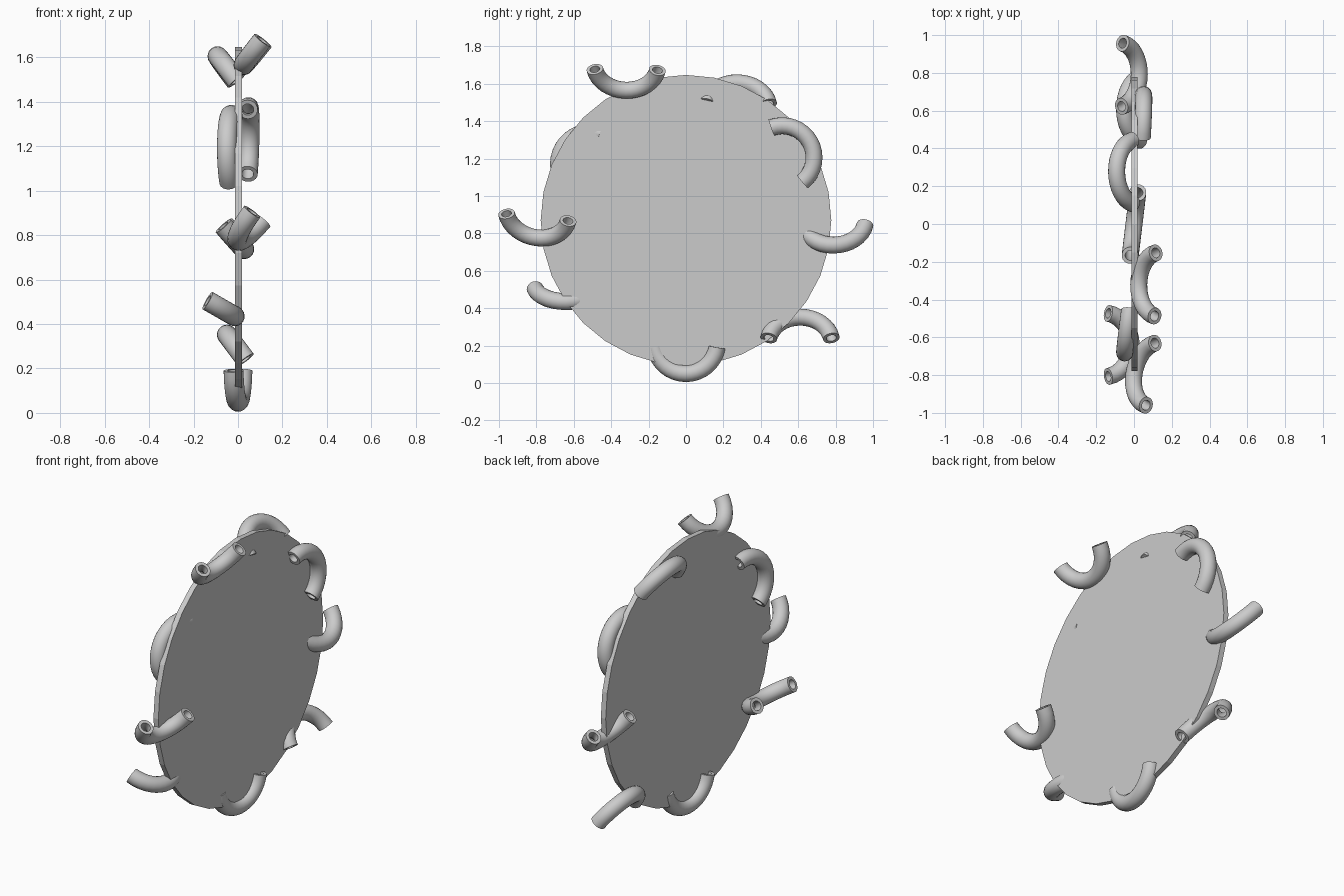
import bpy, bmesh, math
from mathutils import Vector, Matrix

if "Cube" in bpy.data.objects:
    bpy.data.objects.remove(bpy.data.objects["Cube"], do_unlink=True)

BEND, OUTER, INNER = 0.17, 0.045, 0.027
SIDES, STEPS, HALF = 20, 16, math.radians(80)

grey = bpy.data.materials.new("plain_grey")
grey.use_nodes = True
grey.diffuse_color = (0.6, 0.6, 0.6, 1)
grey.node_tree.nodes["Principled BSDF"].inputs["Base Color"].default_value = (0.6, 0.6, 0.6, 1)


def finish(bm, name):
    bmesh.ops.recalc_face_normals(bm, faces=bm.faces)
    mesh = bpy.data.meshes.new(name)
    bm.to_mesh(mesh)
    bm.free()
    mesh.materials.append(grey)
    return mesh


def add(name, mesh):
    ob = bpy.data.objects.new(name, mesh)
    bpy.context.collection.objects.link(ob)
    return ob


# Thin upright disc
bm = bmesh.new()
bmesh.ops.create_cone(bm, cap_ends=True, segments=32, radius1=0.777, radius2=0.777, depth=0.032,
                      matrix=Matrix.Translation((0.002, 0, 0.87)) @ Matrix.Rotation(math.pi / 2, 4, 'Y'))
add("disc", finish(bm, "disc"))

# Hollow bent tube: outer wall one way, inner wall back; local x = bulge axis, y = chord
bm = bmesh.new()
angles = [-HALF + 2 * HALF * i / STEPS for i in range(STEPS + 1)]
path = [(t, OUTER) for t in angles] + [(t, INNER) for t in reversed(angles)]
rings = []
for t, r in path:
    ring = []
    for j in range(SIDES):
        a = math.tau * j / SIDES
        d = BEND + r * math.cos(a)
        ring.append(bm.verts.new((BEND - d * math.cos(t), d * math.sin(t), r * math.sin(a))))
    rings.append(ring)
for i, ring in enumerate(rings):
    nxt = rings[(i + 1) % len(rings)]
    for j in range(SIDES):
        k = (j + 1) % SIDES
        bm.faces.new((ring[j], ring[k], nxt[k], nxt[j]))
tube = finish(bm, "bent_tube")

# Tubes round the rim: middle of bend, direction of the open side, direction between ends
tubes = {
    "top_front_tube": ((0.025, -0.32, 1.565), (0.62, 0, 0.78), (0.03, 1, 0)),
    "bottom_tube": ((0, 0, 0.05), (0, 0, 1), (0.12, 1, 0)),
    "front_tube": ((0, -0.795, 0.776), (0.62, 0, 0.78), (0.3, 1, 0.08)),
    "lower_front_tube": ((-0.015, -0.64, 0.435), (-0.87, 0, 0.5), (0, 1, 0)),
    "upper_front_tube": ((-0.048, -0.66, 1.255), (0.12, 0.87, -0.5), (0.05, 0.5, 0.87)),
    "top_back_tube": ((-0.092, 0.275, 1.605), (0.6, 0, -0.8), (0, 1, -0.03)),
    "upper_back_tube": ((0.052, 0.662, 1.29), (-0.06, -0.87, -0.5), (0, -0.5, 0.87)),
    "back_tube": ((0.028, 0.79, 0.737), (-0.65, 0, 0.76), (0.03, 1, 0)),
    "lower_back_tube": ((-0.05, 0.61, 0.352), (0.6, 0, -0.8), (0, 1, 0)),
}
for name, (middle, opening, chord) in tubes.items():
    x = Vector(opening).normalized()
    y = Vector(chord)
    y = (y - x * y.dot(x)).normalized()
    ob = add(name, tube)
    ob.matrix_world = Matrix.Translation(middle) @ Matrix((x, y, x.cross(y))).transposed().to_4x4()

# Smooth walls, crisp tube ends
bpy.ops.object.select_all(action='DESELECT')
ob.select_set(True)
bpy.context.view_layer.objects.active = ob
bpy.ops.object.shade_smooth_by_angle(angle=math.radians(40))
